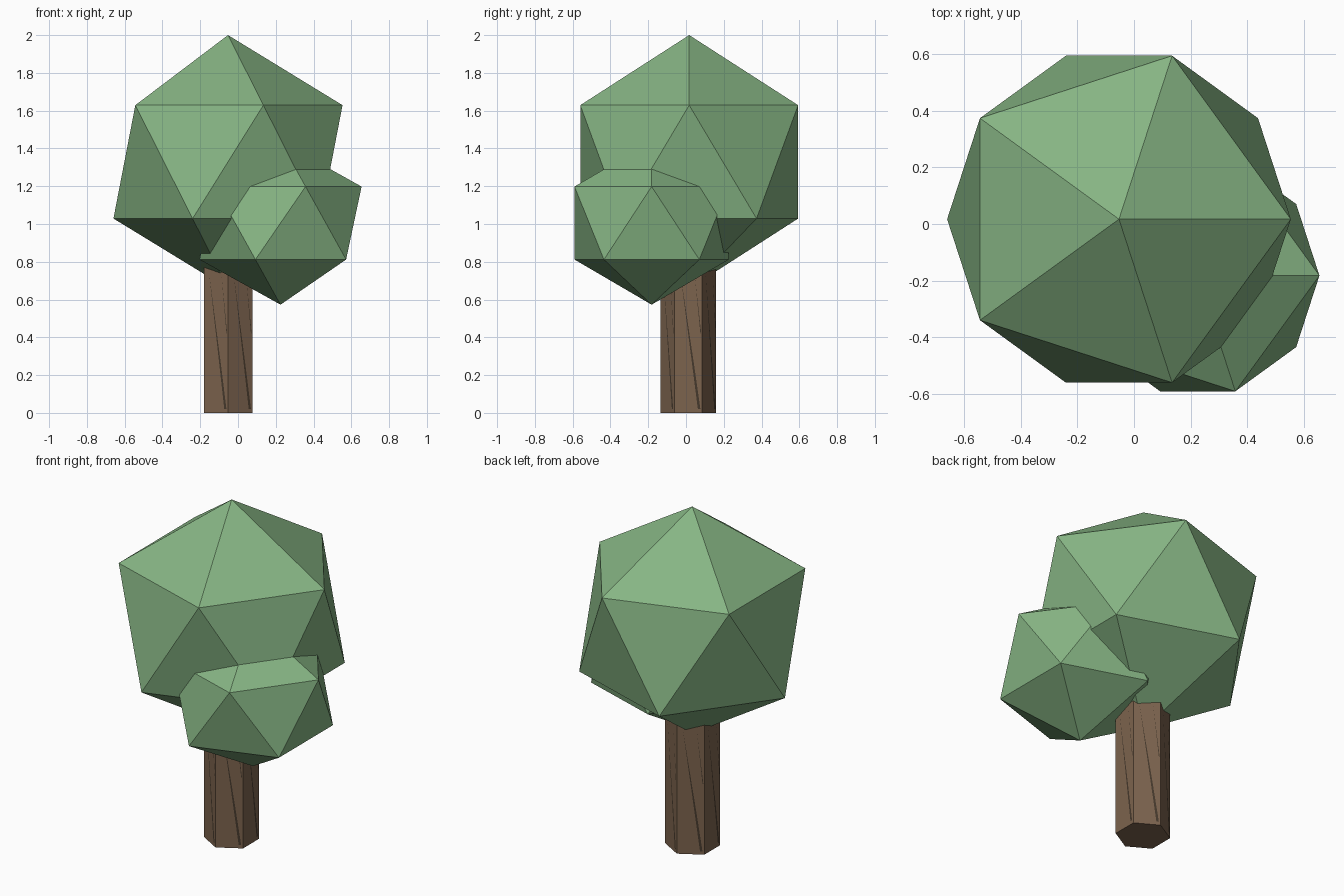
import bpy, math
from mathutils import Vector

if "Cube" in bpy.data.objects:
    bpy.data.objects.remove(bpy.data.objects["Cube"])


def material(name, rgb):
    m = bpy.data.materials.new(name)
    m.diffuse_color = (*rgb, 1)
    m.use_nodes = True
    m.node_tree.nodes["Principled BSDF"].inputs["Base Color"].default_value = m.diffuse_color
    return m


leaf = material("leaf_green", (0.24, 0.46, 0.23))
wood = material("bark_brown", (0.20, 0.125, 0.075))
dark = material("bark_dark", (0.06, 0.04, 0.025))


# Foliage: low-poly icosahedron clumps
def clump(name, centre, radius, height):
    bpy.ops.mesh.primitive_ico_sphere_add(subdivisions=1, radius=1, location=centre)
    ob = bpy.context.object
    ob.name = name
    ob.scale = (radius, radius, height)
    ob.data.materials.append(leaf)


clump("main_foliage", (-0.053, 0.017, 1.329), 0.678, 0.671)
clump("side_foliage", (0.225, -0.182, 1.005), 0.48, 0.432)

# Trunk: hexagonal post running up into the foliage
TX, TY, R, TOP = -0.052, 0.012, 0.148, 0.9
bpy.ops.mesh.primitive_cylinder_add(vertices=6, radius=R, depth=TOP,
                                    location=(TX, TY, TOP / 2))
trunk = bpy.context.object
trunk.name = "trunk"
trunk.data.materials.append(wood)

# Bark cracks: thin slanted slivers lying on each side of the trunk
verts, faces = [], []


def on_side(side, u, z):
    a, b = [Vector((math.sin(t), -math.cos(t), 0)) * (R + 0.0015)
            for t in (side * math.pi / 3, (side + 1) * math.pi / 3)]
    return a.lerp(b, u) + Vector((TX, TY, z))


def crack(side, outline):
    start = len(verts)
    verts.extend(on_side(side, u, z) for u, z in outline)
    faces.append(range(start, len(verts)))


for side in range(6):
    crack(side, [(0.22, 0.74), (0.84, 0.02), (0.93, 0.02), (0.70, 0.26)])
    crack(side, [(0.72, 0.74), (0.93, 0.42), (0.96, 0.42)])
mesh = bpy.data.meshes.new("bark_cracks")
mesh.from_pydata(verts, [], [list(f) for f in faces])
mesh.materials.append(dark)
bpy.context.collection.objects.link(bpy.data.objects.new("bark_cracks", mesh))
